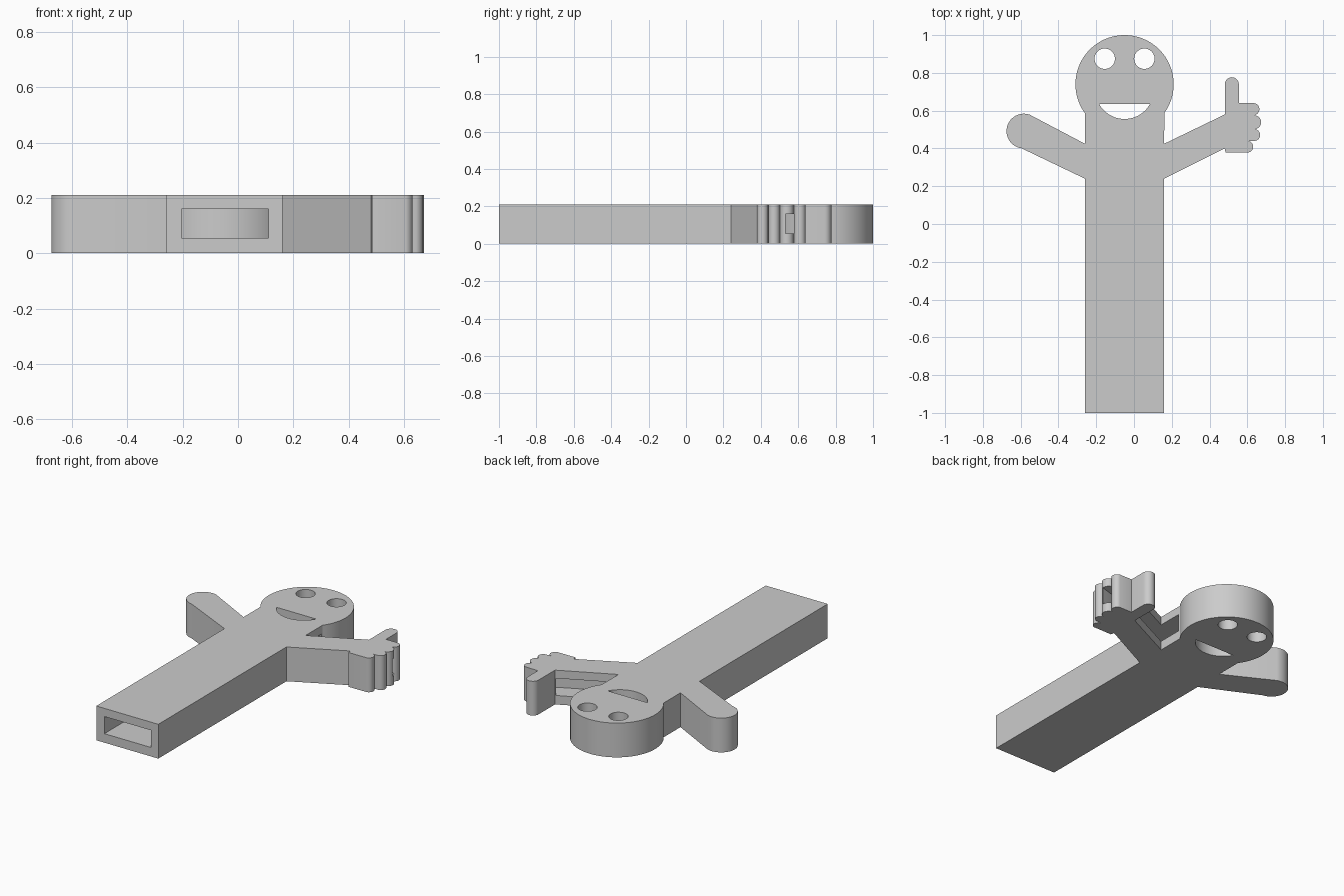
import bpy
import bmesh
from math import cos, sin, radians

if "Cube" in bpy.data.objects:
    bpy.data.objects.remove(bpy.data.objects["Cube"], do_unlink=True)

THICK = 0.21
HEAD = (-0.05, 0.74)
HEAD_R = 0.26

grey = bpy.data.materials.new("plain_grey")
grey.use_nodes = True
grey.diffuse_color = (0.6, 0.6, 0.6, 1)
grey.node_tree.nodes["Principled BSDF"].inputs["Base Color"].default_value = (0.6, 0.6, 0.6, 1)


def arc(centre, r, start, end, steps):
    """Points along an arc, angles in degrees."""
    angles = [radians(start + (end - start) * i / steps) for i in range(steps + 1)]
    return [(centre[0] + r * cos(a), centre[1] + r * sin(a)) for a in angles]


def slab(name, outline, z0, z1):
    """Flat outline extruded upward from z0 to z1."""
    bm = bmesh.new()
    face = bm.faces.new([bm.verts.new((x, y, z0)) for x, y in outline])
    top = bmesh.ops.extrude_face_region(bm, geom=[face])["geom"]
    bmesh.ops.translate(bm, vec=(0, 0, z1 - z0),
                        verts=[v for v in top if isinstance(v, bmesh.types.BMVert)])
    bmesh.ops.recalc_face_normals(bm, faces=bm.faces[:])
    mesh = bpy.data.meshes.new(name)
    bm.to_mesh(mesh)
    bm.free()
    mesh.materials.append(grey)
    obj = bpy.data.objects.new(name, mesh)
    bpy.context.collection.objects.link(obj)
    return obj


# Outline, counter-clockwise: torso, left arm, fingers, thumb, head, right arm
outline = [(-0.26, -1), (0.16, -1), (0.16, 0.24), (0.48, 0.4), (0.485, 0.378)]
for x, y, r in [(0.6, 0.409, 0.031), (0.637, 0.471, 0.031),
                (0.636, 0.539, 0.037), (0.632, 0.608, 0.032)]:
    outline += arc((x, y), r, -78, 78, 10)
outline += [(0.555, 0.64)]
outline += arc((0.518, 0.74), 0.037, 0, 180, 14)
outline += [(0.481, 0.58), (0.16, 0.425)]
outline += arc(HEAD, HEAD_R, -36, 216, 72)
outline += [(-0.26, 0.425)]
outline += arc((-0.583, 0.492), 0.092, 70, 262, 24)
outline += [(-0.26, 0.24)]
figure = slab("thumbs_up_figure", outline, 0, THICK)

# Eye and mouth holes
cutters = [slab("eye_hole", arc((x, 0.875), 0.054, 0, 351, 39), -0.1, 0.4)
           for x in (-0.155, 0.055)]
cutters.append(slab("mouth_hole", arc((-0.05, 0.71), 0.154, -151, -29, 28), -0.1, 0.4))

# Hollow running up the torso, stopping at the head and opening behind the left arm
hollow = [(-0.205, -1.1), (0.11, -1.1), (0.11, 0.28), (0.56, 0.5),
          (0.72, 0.547), (0.72, 0.578), (0.2, 0.578)]
hollow += arc(HEAD, HEAD_R, -39, -126.5, 24)
cutters.append(slab("inner_hollow", hollow, 0.055, 0.16))

bpy.ops.object.select_all(action="DESELECT")
bpy.context.view_layer.objects.active = figure
figure.select_set(True)
for cutter in cutters:
    cutter.hide_render = True
    mod = figure.modifiers.new(cutter.name, "BOOLEAN")
    mod.operation = "DIFFERENCE"
    mod.solver = "EXACT"
    mod.object = cutter
    bpy.ops.object.modifier_apply(modifier=mod.name)
    bpy.data.objects.remove(cutter, do_unlink=True)

bpy.ops.object.shade_smooth_by_angle(angle=radians(30))
